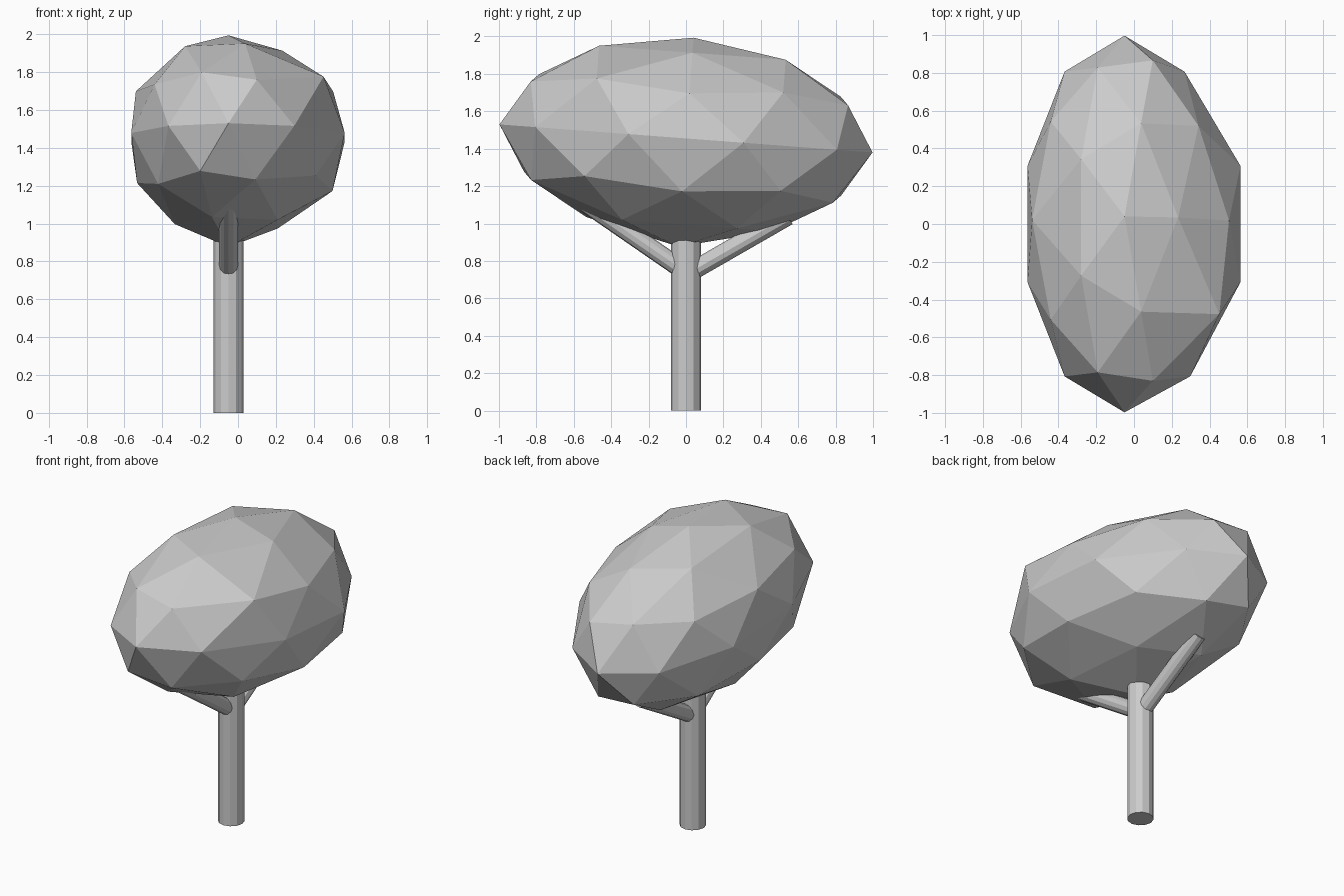
import bpy, bmesh
from mathutils import Vector, Matrix

if "Cube" in bpy.data.objects:
    bpy.data.objects.remove(bpy.data.objects["Cube"])

CX = -0.05  # trunk axis


def make(name, bm):
    mesh = bpy.data.meshes.new(name)
    bm.to_mesh(mesh)
    bm.free()
    obj = bpy.data.objects.new(name, mesh)
    bpy.context.collection.objects.link(obj)
    return obj


def rod(name, start, end, radius, sides):
    a, b = Vector(start), Vector(end)
    d = b - a
    bm = bmesh.new()
    bmesh.ops.create_cone(bm, cap_ends=True, segments=sides, radius1=radius,
                          radius2=radius, depth=d.length)
    turn = d.to_track_quat('Z', 'Y').to_matrix().to_4x4()
    bm.transform(Matrix.Translation((a + b) / 2) @ turn)
    return make(name, bm)


# Trunk and its two branches
rod("trunk", (CX, 0, 0), (CX, 0, 1.0), 0.08, 12)
rod("front_branch", (CX, 0, 0.74), (CX, -0.58, 1.14), 0.05, 12)
rod("back_branch", (CX, 0, 0.727), (CX, 0.545, 1.04), 0.05, 12)

# Crown: low-poly ellipsoid, slightly tilted
bm = bmesh.new()
bmesh.ops.create_icosphere(bm, subdivisions=2, radius=1)

# Uneven bulges: direction on the unit ball -> offset (x, z)
bulges = [
    ((0.69, -0.50, 0.53), 0.13, 0), ((0.69, 0.50, 0.53), 0.02, 0),
    ((0.95, -0.31, 0), 0.10, 0), ((0.95, 0.31, 0), 0.10, 0),
    ((0.89, 0, 0.45), 0.07, 0), ((0.85, 0, -0.53), 0.09, 0),
    ((0.72, -0.53, -0.45), 0.07, 0), ((0.72, 0.53, -0.45), 0.07, 0),
    ((0.59, -0.81, 0), 0.03, 0), ((0.43, -0.31, -0.85), 0.03, 0),
    ((0.43, 0.31, -0.85), 0.03, 0), ((0, 0, -1), 0, -0.04),
    ((-0.85, 0, 0.53), -0.03, -0.04),
]
picked = [(min(bm.verts, key=lambda v: (v.co.normalized() - Vector(p)).length), dx, dz)
          for p, dx, dz in bulges]
bm.transform(Matrix.Translation((CX, 0, 1.455)) @ Matrix.Rotation(-0.075, 4, 'X')
             @ Matrix.Diagonal((0.54, 1.0, 0.54, 1)))
for v, dx, dz in picked:
    v.co.x += dx
    v.co.z += dz
make("crown", bm)
